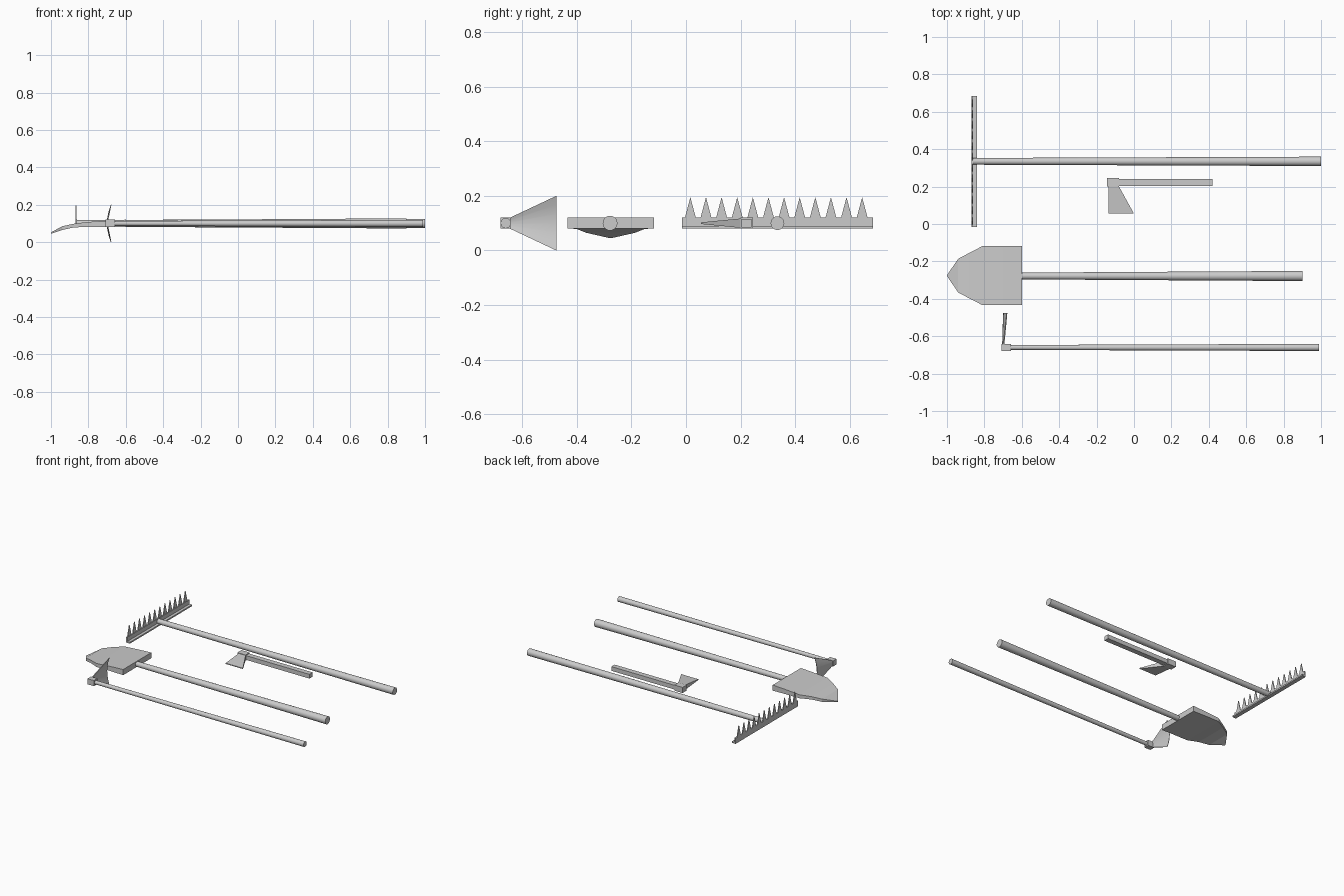
import bpy, bmesh, math
from mathutils import Vector

cube = bpy.data.objects.get("Cube")
if cube:
    bpy.data.objects.remove(cube, do_unlink=True)

# One plain grey for every tool
grey = bpy.data.materials.new("plain grey")
grey.use_nodes = True
grey.diffuse_color = (0.6, 0.6, 0.6, 1)
grey.node_tree.nodes["Principled BSDF"].inputs["Base Color"].default_value = (0.6, 0.6, 0.6, 1)


def finish(name, bm, smooth=False):
    bmesh.ops.recalc_face_normals(bm, faces=bm.faces)
    mesh = bpy.data.meshes.new(name)
    bm.to_mesh(mesh)
    bm.free()
    mesh.materials.append(grey)
    obj = bpy.data.objects.new(name, mesh)
    bpy.context.collection.objects.link(obj)
    if smooth:
        bpy.ops.object.select_all(action='DESELECT')
        obj.select_set(True)
        bpy.context.view_layer.objects.active = obj
        bpy.ops.object.shade_smooth_by_angle(angle=math.radians(40))
    return obj


def add_loft(bm, rings):
    """Skin a list of equal-length point rings and cap both ends."""
    loops = [[bm.verts.new(p) for p in ring] for ring in rings]
    n = len(loops[0])
    for a, b in zip(loops, loops[1:]):
        for i in range(n):
            j = (i + 1) % n
            bm.faces.new((a[i], a[j], b[j], b[i]))
    bm.faces.new(loops[0])
    bm.faces.new(loops[-1])


def rect_x(x, y0, y1, z0, z1):
    return [(x, y0, z0), (x, y1, z0), (x, y1, z1), (x, y0, z1)]


def box(name, x0, x1, y0, y1, z0, z1):
    bm = bmesh.new()
    add_loft(bm, [rect_x(x0, y0, y1, z0, z1), rect_x(x1, y0, y1, z0, z1)])
    return finish(name, bm)


def round_handle(name, x0, x1, y, r0, r1, sides=20):
    """Tapered pole lying along x."""
    bm = bmesh.new()
    rings = []
    for x, r in ((x0, r0), (x1, r1)):
        rings.append([(x, y + r * math.cos(math.tau * i / sides),
                       MID + r * math.sin(math.tau * i / sides)) for i in range(sides)])
    add_loft(bm, rings)
    return finish(name, bm, True)


MID = 0.1

# Rake: pole, angle-section bar and a row of thin teeth
round_handle("rake_handle", -0.86, 1.0, 0.335, 0.018, 0.025)
bm = bmesh.new()
section = [(-0.87, 0.08), (-0.84, 0.08), (-0.84, 0.09), (-0.86, 0.09), (-0.86, 0.12), (-0.87, 0.12)]
add_loft(bm, [[(x, y, z) for x, z in section] for y in (-0.015, 0.685)])
finish("rake_bar", bm)
bm = bmesh.new()
for i in range(12):
    y = 0.016 + i * 0.0572
    tooth = [(y - 0.02, 0.12), (y + 0.02, 0.12), (y, 0.195)]
    add_loft(bm, [[(x, ty, tz) for ty, tz in tooth] for x in (-0.87, -0.864)])
finish("rake_teeth", bm)

# Shovel: pole and a blade that thins and droops to its tip
round_handle("shovel_handle", -0.61, 0.9, -0.278, 0.018, 0.027)
bm = bmesh.new()
# each station: x, half width, underside z, top z
stations = [(-0.6, 0.158, 0.08, 0.12), (-0.7, 0.158, 0.082, 0.115), (-0.81, 0.158, 0.082, 0.107),
            (-0.88, 0.122, 0.078, 0.098), (-0.94, 0.09, 0.065, 0.085), (-1.0, 0.002, 0.045, 0.052)]
add_loft(bm, [rect_x(x, -0.276 - w, -0.276 + w, lo, hi) for x, w, lo, hi in stations])
finish("shovel_blade", bm)

# Hoe: slim pole, square socket and a curved flaring blade
round_handle("hoe_handle", -0.69, 0.99, -0.66, 0.013, 0.019)
box("hoe_socket", -0.708, -0.658, -0.68, -0.642, 0.08, 0.12)
bm = bmesh.new()
rings = []
for i in range(7):
    t = i / 3 - 1
    far_x, near_x = -0.7 + 0.02 * t * t, -0.705 + 0.005 * t * t
    far_z, near_z = MID + 0.1 * t, MID + 0.02 * t
    rings.append([(near_x, -0.645, near_z), (near_x + 0.007, -0.645, near_z),
                  (far_x + 0.003, -0.475, far_z), (far_x, -0.475, far_z)])
add_loft(bm, rings)
finish("hoe_blade", bm, True)

# Hatchet: square handle, head block and a wedge blade
box("hatchet_handle", -0.09, 0.42, 0.203, 0.24, 0.085, 0.115)
box("hatchet_head", -0.145, -0.08, 0.2, 0.246, 0.08, 0.12)
bm = bmesh.new()
rings = []
for y, x0, x1, half in ((0.2, -0.135, -0.08, 0.017), (0.055, -0.135, 0.0, 0.003)):
    rings.append([(x0, y, MID - half), (x1, y, MID - half), (x1, y, MID + half), (x0, y, MID + half)])
add_loft(bm, rings)
finish("hatchet_blade", bm)
